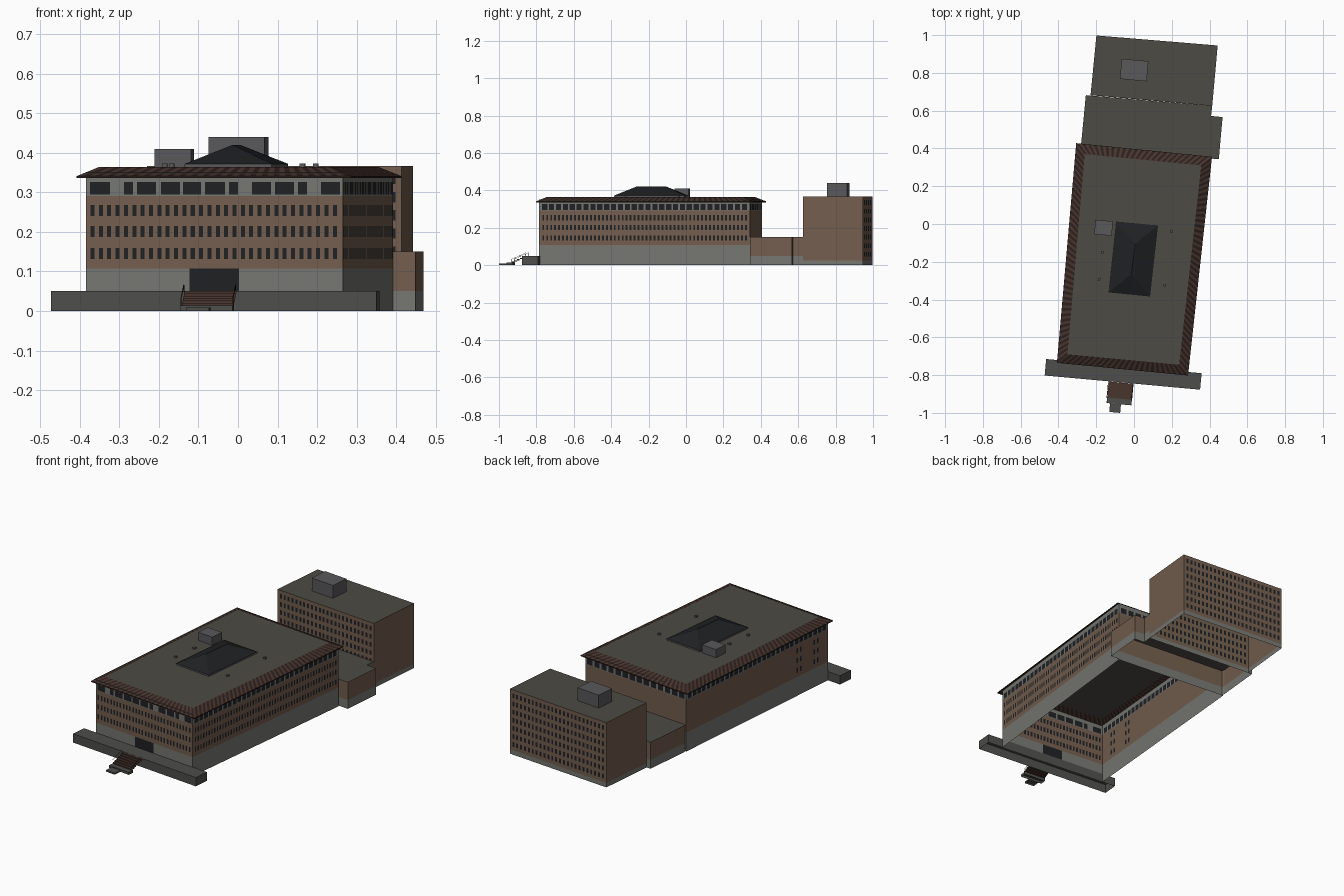
import bpy, bmesh, math
from mathutils import Vector

if "Cube" in bpy.data.objects:
    bpy.data.objects.remove(bpy.data.objects["Cube"])


def material(name, r, g, b):
    m = bpy.data.materials.new(name)
    m.diffuse_color = (r, g, b, 1)
    m.use_nodes = True
    m.node_tree.nodes["Principled BSDF"].inputs["Base Color"].default_value = m.diffuse_color
    return m


BRICK = material("brick", 0.17, 0.11, 0.075)
STONE = material("stone", 0.18, 0.18, 0.165)
GLASS = material("dark_glass", 0.014, 0.015, 0.017)
ROOF = material("roofing", 0.075, 0.07, 0.058)
TILE = material("tile", 0.065, 0.035, 0.027)
TILE_DARK = material("tile_shadow", 0.025, 0.014, 0.012)
PAVING = material("paving", 0.075, 0.075, 0.072)
METAL = material("plant_metal", 0.1, 0.1, 0.105)


def finish(name, bm, *mats):
    me = bpy.data.meshes.new(name)
    bm.to_mesh(me)
    bm.free()
    for m in mats:
        me.materials.append(m)
    ob = bpy.data.objects.new(name, me)
    bpy.context.collection.objects.link(ob)
    return ob


def spread(n, a, b, fill):
    """n equal openings between a and b, each filling a share of its bay"""
    bay = (b - a) / n
    return [(a + bay * (i + 0.5 - fill / 2), a + bay * (i + 0.5 + fill / 2)) for i in range(n)]


def facade(name, p, q, z0, z1, mat, cols=(), rows=()):
    """Wall band from p to q; cols (0..1) x rows (heights) become recessed openings"""
    us = sorted({0, 1, *[u for c in cols for u in c]})
    zs = sorted({z0, z1, *[z for r in rows for z in r]})
    p, q = Vector(p), Vector(q)
    bm = bmesh.new()
    grid = [[bm.verts.new((*p.lerp(q, u), z)) for z in zs] for u in us]
    panes = []
    for i in range(len(us) - 1):
        for j in range(len(zs) - 1):
            f = bm.faces.new((grid[i][j], grid[i + 1][j], grid[i + 1][j + 1], grid[i][j + 1]))
            if (us[i], us[i + 1]) in cols and (zs[j], zs[j + 1]) in rows:
                f.material_index = 1
                panes.append(f)
    if panes:
        bmesh.ops.inset_individual(bm, faces=panes, thickness=0.0003, depth=-0.003)
    return finish(name, bm, mat, GLASS)


def edges(poly):
    return list(zip(poly, poly[1:] + poly[:1]))


def slab(name, poly, z, mat):
    bm = bmesh.new()
    bm.faces.new([bm.verts.new((x, y, z)) for x, y in poly])
    return finish(name, bm, mat)


def shell(name, poly, z0, z1, mat, top=True):
    """Prism with an open underside"""
    bm = bmesh.new()
    lo = [bm.verts.new((x, y, z0)) for x, y in poly]
    hi = [bm.verts.new((x, y, z1)) for x, y in poly]
    n = len(poly)
    for i in range(n):
        k = (i + 1) % n
        bm.faces.new((lo[i], lo[k], hi[k], hi[i]))
    if top:
        bm.faces.new(hi)
    return finish(name, bm, mat)


def plan_box(name, cx, cy, w, d, z0, z1, mat, ang=math.radians(-5.3)):
    c, s = math.cos(ang), math.sin(ang)
    pts = [(cx + u * c - v * s, cy + u * s + v * c)
           for u, v in ((-w / 2, -d / 2), (w / 2, -d / 2), (w / 2, d / 2), (-w / 2, d / 2))]
    return shell(name, pts, z0, z1, mat)


# Main hall walls: stone base, brick storeys, stone attic with strip windows
main = [(-0.385, -0.723), (0.265, -0.785), (0.392, 0.342), (-0.285, 0.405)]
storeys = [(0.131, 0.159), (0.187, 0.215), (0.24, 0.268)]
front_px = [(90, 110), (124, 133), (137, 156), (161, 180), (183, 201), (205, 225), (229, 238),
            (252, 271), (275, 294), (298, 307), (321, 340)]
front_strip = [((a - 86) / 257, (b - 86) / 257) for a, b in front_px]
sides = ["front", "right", "back", "left"]
brick_cols = [spread(30, 0.01, 0.985, 0.48), spread(52, 0.01, 0.99, 0.48), [],
              spread(2, 0.78, 0.84, 0.45)[::-1] and spread(2, 0.77, 0.82, 0.45) + spread(2, 0.89, 0.94, 0.45)]
strip_cols = [front_strip, spread(30, 0.01, 0.99, 0.75), spread(14, 0.01, 0.99, 0.75),
              spread(30, 0.01, 0.99, 0.75)]
door = [(0.403, 0.596)]
for i, (p, q) in enumerate(edges(main)):
    facade(sides[i] + "_base", p, q, 0, 0.107, STONE, door if i == 0 else (), [(0.04, 0.107)])
    facade(sides[i] + "_brick_wall", p, q, 0.107, 0.291, BRICK, brick_cols[i], storeys)
    facade(sides[i] + "_attic", p, q, 0.291, 0.35, STONE, strip_cols[i], [(0.294, 0.326)])

# Main roof: flat deck, striped tiled skirt and thin fascia
eave = [(-0.408, -0.735), (0.286, -0.802), (0.413, 0.356), (-0.306, 0.428)]
deck = [(-0.352, -0.690), (0.239, -0.745), (0.356, 0.310), (-0.261, 0.370)]
slab("main_roof_deck", deck, 0.364, ROOF)
shell("eave_fascia", eave, 0.336, 0.341, TILE_DARK, top=False)
bm = bmesh.new()
for (a, b), (c, d), n in zip(edges(eave), edges(deck), (46, 76, 46, 76)):
    a, b, c, d = Vector(a), Vector(b), Vector(c), Vector(d)
    shift = 30 / n * 0.07
    lo = [bm.verts.new((*a.lerp(b, i / n), 0.341)) for i in range(n + 1)]
    hi = [bm.verts.new((*c.lerp(d, i / n + shift * math.sin(math.pi * i / n)), 0.364)) for i in range(n + 1)]
    for i in range(n):
        bm.faces.new((lo[i], lo[i + 1], hi[i + 1], hi[i])).material_index = i % 2
finish("tiled_roof_skirt", bm, TILE, TILE_DARK)

# Hipped glass skylight on a curb
curb = [(-0.135, -0.362), (0.085, -0.384), (0.127, -0.008), (-0.095, 0.013)]
shell("skylight_curb", curb, 0.364, 0.372, METAL, top=False)
bm = bmesh.new()
k = [bm.verts.new((x, y, 0.372)) for x, y in curb]
r0, r1 = bm.verts.new((-0.014, -0.265, 0.42)), bm.verts.new((0.006, -0.105, 0.42))
for f in ((k[0], k[1], r0), (k[1], k[2], r1, r0), (k[2], k[3], r1), (k[3], k[0], r0, r1)):
    bm.faces.new(f)
finish("skylight_glass", bm, GLASS)

# Roof plant rooms and vents
plan_box("main_plant_room", -0.161, -0.02, 0.093, 0.077, 0.364, 0.41, METAL)
plan_box("rear_plant_room", 0.001, 0.815, 0.142, 0.107, 0.367, 0.44, METAL)
for x, y in ((-0.168, -0.15), (-0.185, -0.292), (0.197, -0.04), (0.163, -0.325)):
    plan_box("roof_vent", x, y, 0.013, 0.013, 0.364, 0.373, METAL)

# Low link building with a side projection
link = [(-0.28, 0.423), (-0.278, 0.405), (0.392, 0.348), (0.449, 0.343), (0.469, 0.566), (0.408, 0.572),
        (0.414, 0.625), (-0.255, 0.682)]
shell("link_base", link, 0, 0.05, STONE, top=False)
shell("link_brick_wall", link, 0.05, 0.15, BRICK, top=False)
slab("link_roof", link, 0.15, ROOF)

# Rear block: windows front and back, plain ends
rear = [(-0.23, 0.682), (0.414, 0.625), (0.443, 0.945), (-0.199, 0.998)]
rows = [(0.045 + 0.046 * i, 0.071 + 0.046 * i) for i in range(7)]
for i, (p, q) in enumerate(edges(rear)):
    cols = spread(24, 0.015, 0.985, 0.5) if i in (0, 2) else ()
    facade("rear_" + sides[i] + "_base", p, q, 0, 0.025, STONE)
    facade("rear_" + sides[i] + "_wall", p, q, 0.025, 0.367, BRICK, cols, rows)
slab("rear_roof", rear, 0.367, ROOF)

# Front terrace
shell("terrace", [(-0.473, -0.802), (0.35, -0.877), (0.358, -0.79), (-0.465, -0.715)], 0, 0.05, PAVING)

# Entrance stair, landing and lower step
bm = bmesh.new()
steps = 6
y, z = -0.84, 0.05
prof = [(y, z)]
for i in range(steps):
    y -= 0.085 / steps
    prof.append((y, z))
    z -= 0.036 / steps
    prof.append((y, z))
rows_v = [[bm.verts.new((x - 0.09 * (yy + 0.88) * -1, yy - 0.09 * (x + 0.07), zz)) for yy, zz in prof]
          for x in (-0.138, -0.006)]
for i in range(len(prof) - 1):
    bm.faces.new((rows_v[0][i], rows_v[0][i + 1], rows_v[1][i + 1], rows_v[1][i]))
finish("entrance_stair", bm, TILE)
plan_box("stair_landing", -0.078, -0.937, 0.132, 0.034, 0, 0.014, PAVING)
plan_box("lower_step", -0.1, -0.975, 0.058, 0.045, 0, 0.009, PAVING)


# Handrails on posts beside the stair
def rail(name, pts):
    cu = bpy.data.curves.new(name, "CURVE")
    cu.dimensions = "3D"
    cu.bevel_depth = 0.0012
    cu.bevel_resolution = 0
    cu.materials.append(TILE_DARK)
    s = cu.splines.new("POLY")
    s.points.add(len(pts) - 1)
    for pt, co in zip(s.points, pts):
        pt.co = (*co, 1)
    bpy.context.collection.objects.link(bpy.data.objects.new(name, cu))


for x, dy in ((-0.137, 0.006), (-0.006, -0.006)):
    rail("stair_handrail", [(x, -0.85 + dy, 0.048), (x, -0.85 + dy, 0.066),
                            (x - 0.007, -0.925 + dy, 0.032), (x - 0.007, -0.925 + dy, 0.012)])
